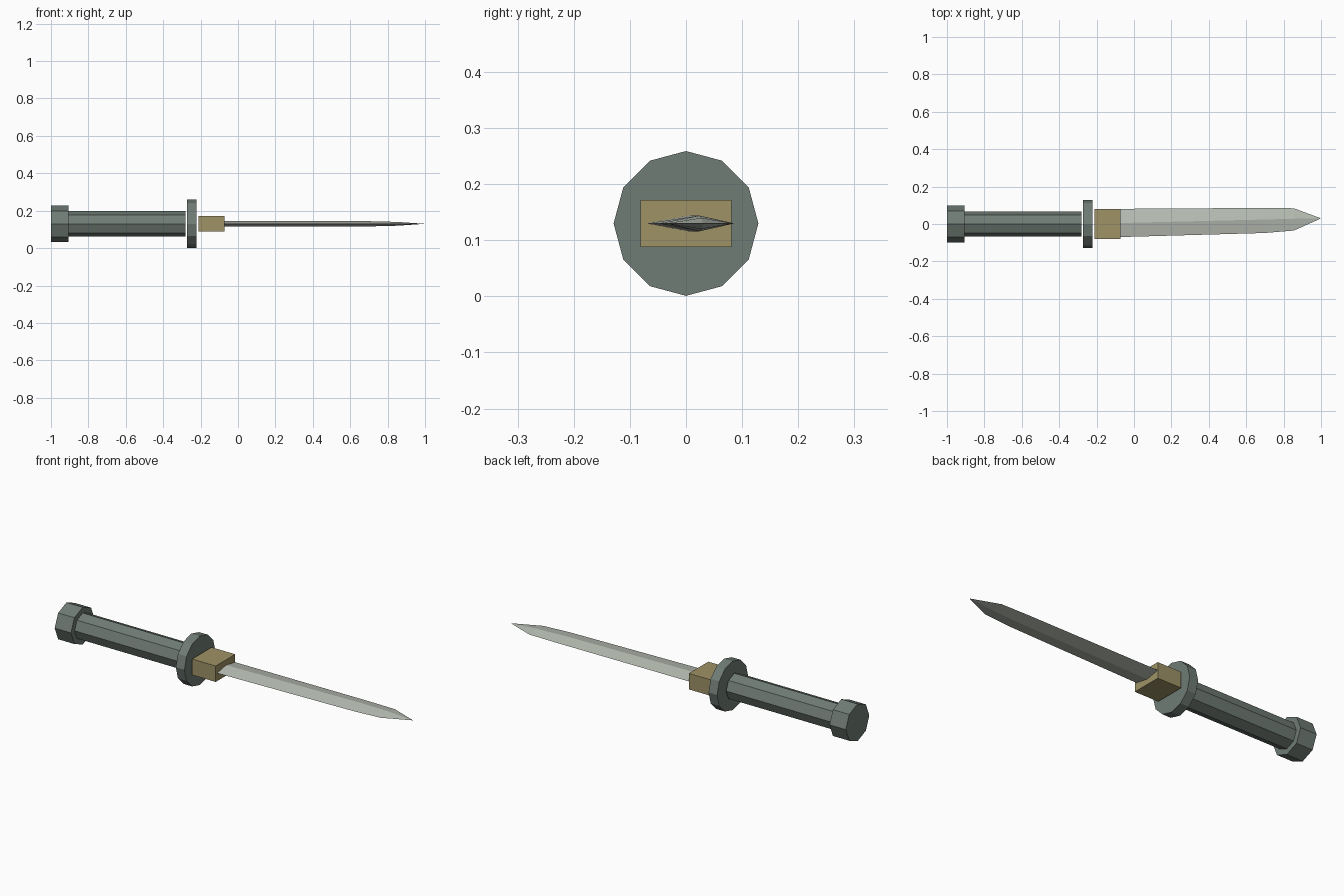
import bpy, bmesh, math
from mathutils import Matrix

if "Cube" in bpy.data.objects:
    bpy.data.objects.remove(bpy.data.objects["Cube"])

AXIS_Z = 0.13  # height of the long axis


def material(name, rgb):
    m = bpy.data.materials.new(name)
    m.diffuse_color = (*rgb, 1.0)
    m.use_nodes = True
    m.node_tree.nodes["Principled BSDF"].inputs["Base Color"].default_value = m.diffuse_color
    return m


GREEN = material("grey green grip", (0.162, 0.202, 0.178))
BRASS = material("dull brass", (0.342, 0.287, 0.133))
STEEL = material("pale steel", (0.479, 0.515, 0.456))


def finish(name, bm, mat):
    bmesh.ops.recalc_face_normals(bm, faces=bm.faces)
    mesh = bpy.data.meshes.new(name)
    bm.to_mesh(mesh)
    bm.free()
    mesh.materials.append(mat)
    obj = bpy.data.objects.new(name, mesh)
    bpy.context.collection.objects.link(obj)
    return obj


def prism(name, x0, x1, radius, sides, mat):
    """Flat-sided cylinder lying along x."""
    bm = bmesh.new()
    place = Matrix.Translation(((x0 + x1) / 2, 0, AXIS_Z)) @ Matrix.Rotation(math.pi / 2, 4, 'Y')
    bmesh.ops.create_cone(bm, cap_ends=True, segments=sides, radius1=radius,
                          radius2=radius, depth=x1 - x0, matrix=place)
    return finish(name, bm, mat)


# Pommel, grip and round guard
prism("pommel", -1.0, -0.905, 0.098, 8, GREEN)
prism("grip", -0.905, -0.281, 0.068, 8, GREEN)
prism("guard_disc", -0.272, -0.222, 0.129, 12, GREEN)

# Brass block that holds the blade
bm = bmesh.new()
size = Matrix.Diagonal((0.138, 0.162, 0.084, 1))
bmesh.ops.create_cube(bm, size=1, matrix=Matrix.Translation((-0.142, 0, AXIS_Z)) @ size)
finish("blade_collar", bm, BRASS)

# Blade: diamond sections (x, low edge y, ridge y, high edge y, half thickness)
sections = [(-0.08, -0.07, 0.005, 0.081, 0.014),
            (0.70, -0.048, 0.024, 0.086, 0.014),
            (0.855, -0.035, 0.028, 0.084, 0.010)]
bm = bmesh.new()
rings = [[bm.verts.new((x, y, AXIS_Z + z)) for y, z in ((lo, 0), (mid, t), (hi, 0), (mid, -t))]
         for x, lo, mid, hi, t in sections]
tip = bm.verts.new((1.0, 0.03, AXIS_Z))
bm.faces.new(rings[0])
for i in range(4):
    j = (i + 1) % 4
    for a, b in zip(rings, rings[1:]):
        bm.faces.new((a[i], a[j], b[j], b[i]))
    bm.faces.new((rings[-1][i], rings[-1][j], tip))
finish("blade", bm, STEEL)
